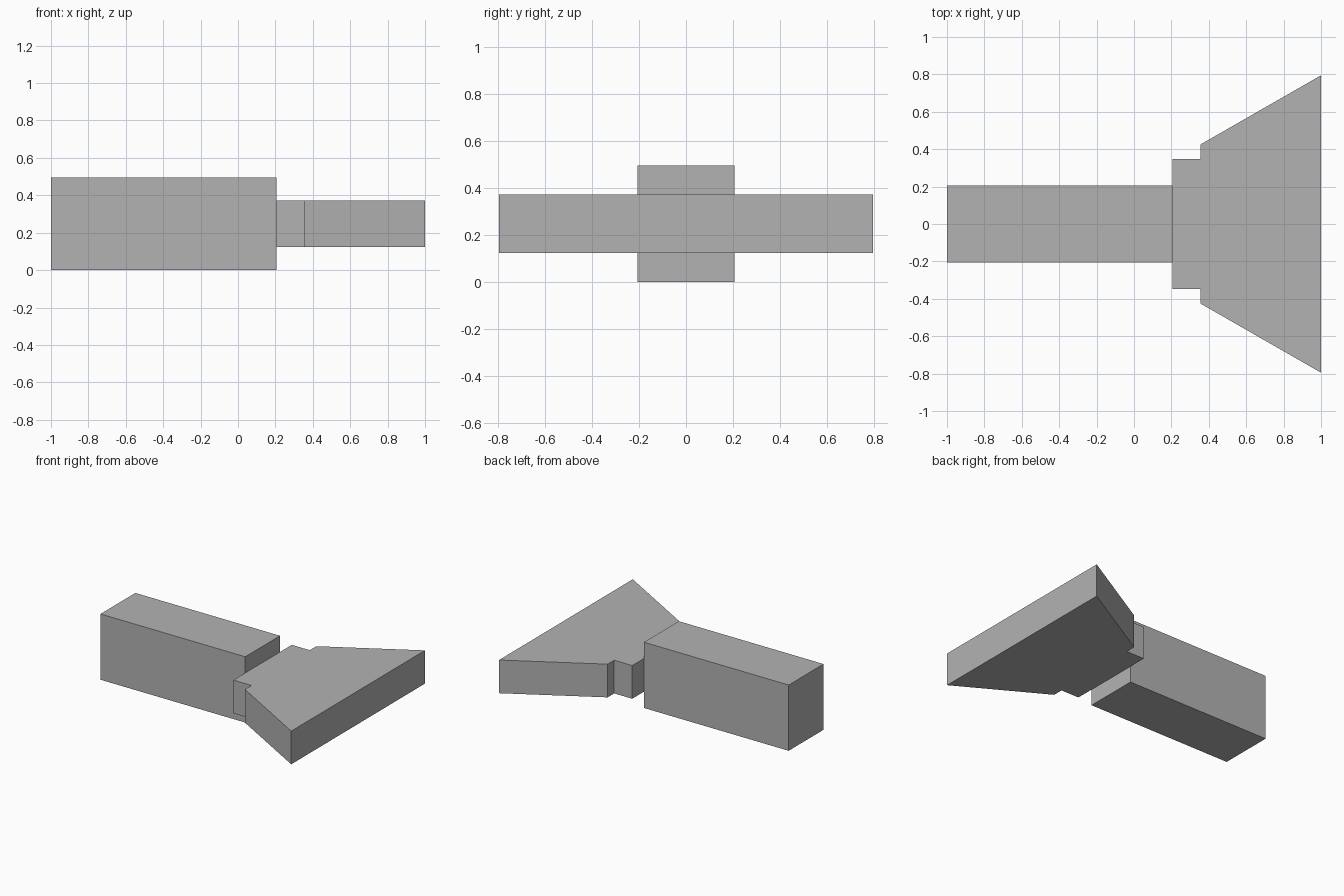
import bpy
import bmesh

cube = bpy.data.objects.get("Cube")
if cube:
    bpy.data.objects.remove(cube, do_unlink=True)

grey = bpy.data.materials.new("plain_grey")
grey.use_nodes = True
colour = (0.45, 0.45, 0.45, 1)
grey.diffuse_color = colour
grey.node_tree.nodes["Principled BSDF"].inputs["Base Color"].default_value = colour


def extruded_part(name, half_profile, z_low, z_high):
    """Mirror an (x, half width) outline across y = 0 and extrude it upward."""
    outline = [(x, -w) for x, w in half_profile]
    outline += [(x, w) for x, w in reversed(half_profile)]
    bm = bmesh.new()
    base = bm.faces.new([bm.verts.new((x, y, z_low)) for x, y in outline])
    top = bmesh.ops.extrude_face_region(bm, geom=[base], use_keep_orig=True)
    verts = [v for v in top["geom"] if isinstance(v, bmesh.types.BMVert)]
    bmesh.ops.translate(bm, verts=verts, vec=(0, 0, z_high - z_low))
    bmesh.ops.recalc_face_normals(bm, faces=bm.faces)
    mesh = bpy.data.meshes.new(name)
    bm.to_mesh(mesh)
    bm.free()
    mesh.materials.append(grey)
    part = bpy.data.objects.new(name, mesh)
    bpy.context.collection.objects.link(part)
    return part


# Long rectangular handle
extruded_part("handle", [(-1, 0.207), (0.205, 0.207)], 0, 0.495)

# Flat flared head with a stepped collar
extruded_part("flared_head",
              [(0.205, 0.347), (0.355, 0.347), (0.355, 0.425), (1, 0.795)],
              0.123, 0.373)
